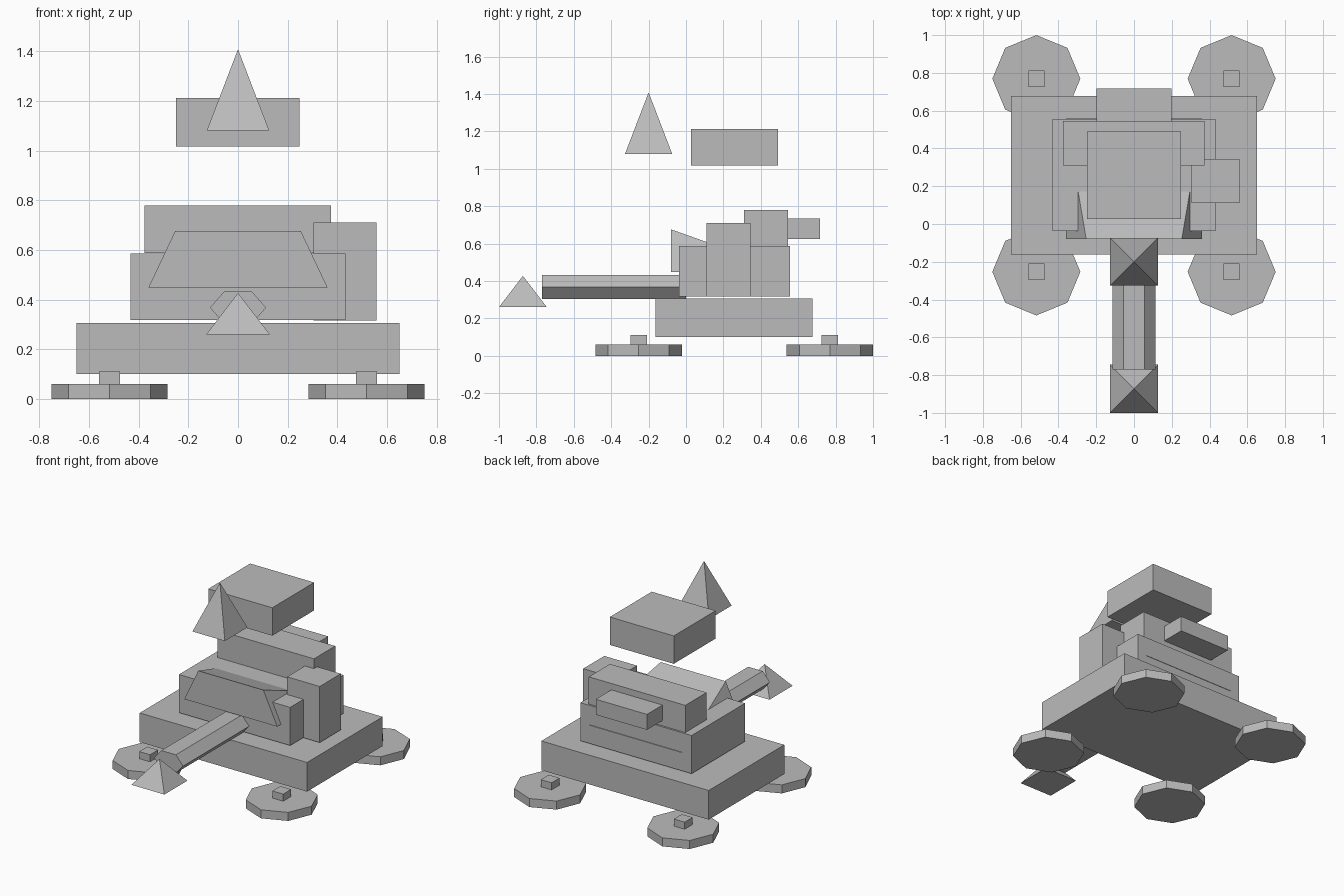
import bpy, bmesh, math

if "Cube" in bpy.data.objects:
    bpy.data.objects.remove(bpy.data.objects["Cube"])

grey = bpy.data.materials.new("plain grey")
grey.diffuse_color = (0.5, 0.5, 0.5, 1)
grey.use_nodes = True
grey.node_tree.nodes["Principled BSDF"].inputs["Base Color"].default_value = grey.diffuse_color


def finish(name, bm):
    bmesh.ops.recalc_face_normals(bm, faces=bm.faces)
    me = bpy.data.meshes.new(name)
    bm.to_mesh(me)
    bm.free()
    me.materials.append(grey)
    ob = bpy.data.objects.new(name, me)
    bpy.context.scene.collection.objects.link(ob)
    return ob


def box(name, x, y, z):
    bm = bmesh.new()
    bmesh.ops.create_cube(bm, size=1)
    for v in bm.verts:
        v.co = [lo + (c + 0.5) * (hi - lo) for c, (lo, hi) in zip(v.co, (x, y, z))]
    return finish(name, bm)


def pyramid(name, y, half, z0, z1):
    bm = bmesh.new()
    base = [bm.verts.new((sx * half, y + sy * half, z0))
            for sx, sy in ((-1, -1), (1, -1), (1, 1), (-1, 1))]
    tip = bm.verts.new((0, y, z1))
    bm.faces.new(base)
    for i in range(4):
        bm.faces.new((base[i], base[(i + 1) % 4], tip))
    return finish(name, bm)


def prism(name, outline, offset):
    """Closed solid: outline points pushed along offset."""
    bm = bmesh.new()
    face = bm.faces.new([bm.verts.new(p) for p in outline])
    ext = bmesh.ops.extrude_face_region(bm, geom=[face], use_keep_orig=True)
    bmesh.ops.translate(bm, vec=offset,
                        verts=[e for e in ext["geom"] if isinstance(e, bmesh.types.BMVert)])
    return finish(name, bm)


# main body
box("chassis", (-0.65, 0.65), (-0.162, 0.677), (0.10, 0.305))
box("hull", (-0.432, 0.432), (-0.038, 0.555), (0.318, 0.586))
box("rear_deck", (-0.376, 0.374), (0.309, 0.545), (0.588, 0.779))
box("rear_vent", (-0.199, 0.199), (0.545, 0.717), (0.625, 0.734))
box("side_box", (0.304, 0.558), (0.11, 0.344), (0.316, 0.71))
box("floating_roof", (-0.249, 0.248), (0.026, 0.491), (1.016, 1.212))

# sloping wedge on the front, running back to a sharp edge at the hull's rear
bm = bmesh.new()
a, b, c, d = [bm.verts.new(p) for p in ((-0.361, -0.08, 0.448), (0.361, -0.08, 0.448),
                                        (0.253, -0.08, 0.676), (-0.253, -0.08, 0.676))]
e, f = [bm.verts.new((x, 0.558, 0.448)) for x in (-0.361, 0.361)]
for vs in ((a, b, c, d), (a, e, f, b), (d, c, f, e), (a, d, e), (b, f, c)):
    bm.faces.new(vs)
finish("front_wedge", bm)

# flattened hexagonal barrel and the pointed pieces
hexagon = [(0.113 * math.cos(math.radians(60 * i)), -0.77,
            0.368 + 0.074 * math.sin(math.radians(60 * i))) for i in range(6)]
prism("barrel", hexagon, (0, 0.77, 0))
pyramid("barrel_tip", -0.872, 0.128, 0.26, 0.427)
pyramid("top_spike", -0.2, 0.126, 1.08, 1.408)

# four octagonal wheels lying flat, each with a square hub
for side, sx in (("left", -1), ("right", 1)):
    for end, cy in (("front", -0.253), ("rear", 0.769)):
        cx = sx * 0.517
        ring = [(cx + 0.233 * math.cos(math.pi * i / 4),
                 cy + 0.231 * math.sin(math.pi * i / 4), 0) for i in range(8)]
        prism(f"{end}_{side}_wheel", ring, (0, 0, 0.06))
        box(f"{end}_{side}_hub", (cx - 0.042, cx + 0.042),
            (cy - 0.044, cy + 0.044), (0.06, 0.11))
